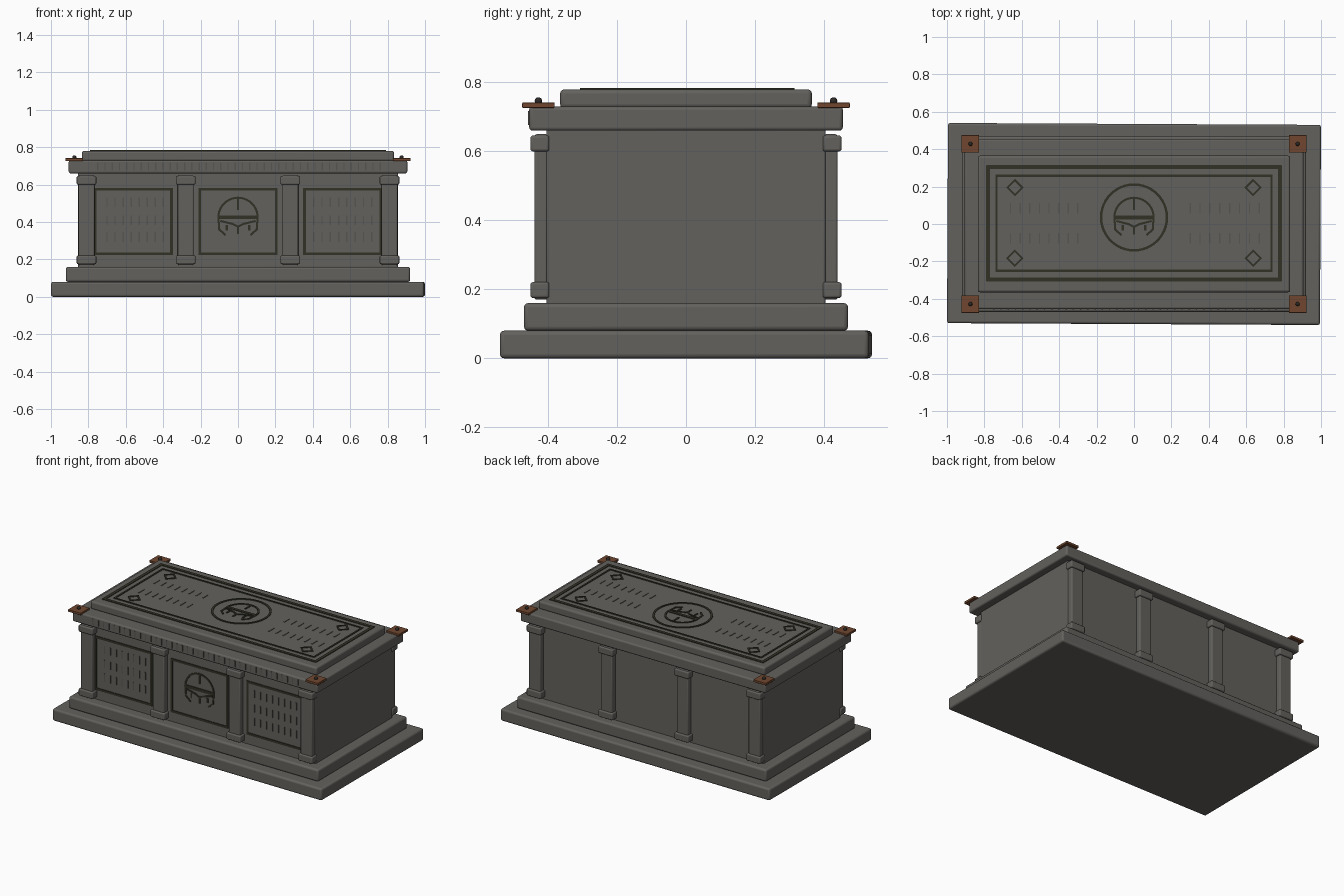
import bpy, bmesh, math
from mathutils import Matrix, Vector

cube = bpy.data.objects.get("Cube")
if cube:
    bpy.data.objects.remove(cube, do_unlink=True)


def material(name, rgb, rough=0.8):
    m = bpy.data.materials.new(name)
    m.use_nodes = True
    m.diffuse_color = (*rgb, 1)
    bsdf = m.node_tree.nodes["Principled BSDF"]
    bsdf.inputs["Base Color"].default_value = (*rgb, 1)
    bsdf.inputs["Roughness"].default_value = rough
    return m


STONE = material("grey stone", (0.125, 0.12, 0.11))
CARVED = material("worn stone", (0.095, 0.09, 0.08))
INLAY = material("dark olive inlay", (0.032, 0.031, 0.019))
COPPER = material("brown copper", (0.16, 0.062, 0.028))
IRON = material("dark iron", (0.025, 0.022, 0.02))


def finish(name, bm, mat, bevel=0, smooth=True):
    mesh = bpy.data.meshes.new(name)
    bm.to_mesh(mesh)
    bm.free()
    mesh.materials.append(mat)
    ob = bpy.data.objects.new(name, mesh)
    bpy.context.collection.objects.link(ob)
    if bevel:
        mod = ob.modifiers.new("rounded edges", 'BEVEL')
        mod.width, mod.segments = bevel, 3
    if smooth:
        bpy.ops.object.select_all(action='DESELECT')
        ob.select_set(True)
        bpy.context.view_layer.objects.active = ob
        bpy.ops.object.shade_smooth_by_angle(angle=math.radians(35))
    return ob


def add_box(bm, centre, size):
    bmesh.ops.create_cube(bm, size=1, matrix=Matrix.Translation(centre)
                          @ Matrix.Diagonal((*size, 1)))


def block(name, hx, hy, z0, z1, bevel, mat=STONE):
    bm = bmesh.new()
    add_box(bm, (0, 0, (z0 + z1) / 2), (2 * hx, 2 * hy, z1 - z0))
    return finish(name, bm, mat, bevel)


# Stepped plinth, chest body and lid
base = block("base_step", 0.997, 0.535, 0, 0.08, 0.012)
base.rotation_euler.z = -0.005
block("upper_step", 0.92, 0.47, 0.08, 0.16, 0.012)
block("chest_body", 0.855, 0.405, 0.155, 0.665, 0.006)
block("lid", 0.905, 0.455, 0.66, 0.73, 0.01)
block("lid_slab", 0.835, 0.365, 0.725, 0.78, 0.012)

# Pilasters with capitals and feet on front and back
for side, sy in (("front", -1), ("back", 1)):
    for i, x in enumerate((-0.81, -0.28, 0.28, 0.81)):
        bm = bmesh.new()
        add_box(bm, (x, sy * 0.42, 0.41), (0.085, 0.04, 0.48))
        for z in (0.198, 0.623):
            add_box(bm, (x, sy * 0.424, z), (0.105, 0.054, 0.046))
        finish(f"{side}_pilaster_{i + 1}", bm, STONE, 0.007)

# Corner plates with domed rivets
for sx in (-1, 1):
    for sy in (-1, 1):
        tag = ("front" if sy < 0 else "back") + ("_left" if sx > 0 else "_right")
        bm = bmesh.new()
        add_box(bm, (sx * 0.875, sy * 0.428, 0.734), (0.094, 0.094, 0.015))
        finish(tag + "_corner_plate", bm, COPPER, 0.002)
        bm = bmesh.new()
        bmesh.ops.create_uvsphere(bm, u_segments=16, v_segments=8, radius=0.011,
                                  matrix=Matrix.Translation((sx * 0.875, sy * 0.428, 0.746)))
        finish(tag + "_rivet", bm, IRON)


# Flat ornament: strokes drawn on a plane, (u, v) to (x, z) or (x, y)
def front_plane(y):
    return Matrix.Translation((0, y, 0)) @ Matrix.Rotation(math.pi / 2, 4, 'X')


TOP = Matrix.Translation((0, 0, 0.78))
FRONT = front_plane(-0.405)
LID_FRONT = front_plane(-0.455)


def strokes(name, plane, paths, width, mat=INLAY, height=0.008):
    bm = bmesh.new()
    for path in paths:
        for a, b in zip(path, path[1:]):
            a, b = Vector(a), Vector(b)
            d, mid = b - a, (a + b) / 2
            place = (plane @ Matrix.Translation((*mid, 0))
                     @ Matrix.Rotation(math.atan2(d.y, d.x), 4, 'Z'))
            bmesh.ops.create_cube(bm, size=1, matrix=place @ Matrix.Diagonal(
                (d.length + width * 0.9, width, height, 1)))
    return finish(name, bm, mat, 0, False)


def rect(u0, u1, v0, v1):
    return [(u0, v0), (u1, v0), (u1, v1), (u0, v1), (u0, v0)]


def arc(u, v, r, start, end, n):
    angles = [math.radians(start + (end - start) * i / n) for i in range(n + 1)]
    return [(u + r * math.cos(a), v + r * math.sin(a)) for a in angles]


def helmet(name, plane, v):
    # Dome, crest line, brow, nose guard and cheek guards
    paths = [arc(0, v, 0.105, 0, 180, 20), [(0, v + 0.045), (0, v + 0.105)],
             [(0, v - 0.055), (0, v - 0.085)]]
    for s in (-1, 1):
        paths.append([(s * 0.105, v), (s * 0.1, v - 0.065), (s * 0.07, v - 0.092)])
        paths.append([(s * 0.09, v - 0.02), (s * 0.03, v - 0.035), (0, v - 0.05)])
        paths.append([(s * 0.06, v - 0.045), (s * 0.06, v - 0.065)])
    strokes(name + "_lines", plane, paths, 0.011)
    strokes(name + "_brow", plane, [[(-0.1, v), (0.1, v)]], 0.02, INLAY, 0.009)


def ticks(name, plane, u0, u1, rows, count, h):
    # Rows of plain carved notches
    paths = []
    for v in rows:
        for i in range(count):
            u = u0 + (u1 - u0) * i / (count - 1)
            paths.append([(u, v - h / 2), (u, v + h / 2)])
    strokes(name, plane, paths, 0.007, CARVED, 0.006)


# Front panels
for tag, u0, u1 in (("right", -0.765, -0.355), ("middle", -0.205, 0.205), ("left", 0.355, 0.765)):
    strokes(f"front_{tag}_panel_frame", FRONT, [rect(u0, u1, 0.23, 0.575)], 0.015)
helmet("front_helmet", FRONT, 0.425)
ticks("front_right_notches", FRONT, -0.7, -0.4, (0.505, 0.41, 0.32), 8, 0.045)
ticks("front_left_notches", FRONT, 0.405, 0.715, (0.505, 0.41, 0.32), 8, 0.045)
ticks("lid_edge_notches", LID_FRONT, -0.75, 0.76, (0.697,), 40, 0.034)

# Top of the slab
strokes("top_outer_frame", TOP, [rect(-0.78, 0.78, -0.297, 0.305)], 0.02)
strokes("top_inner_frame", TOP, [rect(-0.735, 0.735, -0.25, 0.258)], 0.011)
strokes("top_ring", TOP, [arc(0, 0.035, 0.176, 0, 360, 48)], 0.013)
strokes("top_diamonds", TOP, [arc(u, v, 0.04, 0, 360, 4)
                              for u in (-0.637, 0.637) for v in (-0.183, 0.195)], 0.01)
helmet("top_helmet", TOP, 0.035)
ticks("top_right_notches", TOP, -0.66, -0.3, (-0.077, 0.085), 8, 0.05)
ticks("top_left_notches", TOP, 0.3, 0.67, (-0.077, 0.085), 8, 0.05)
